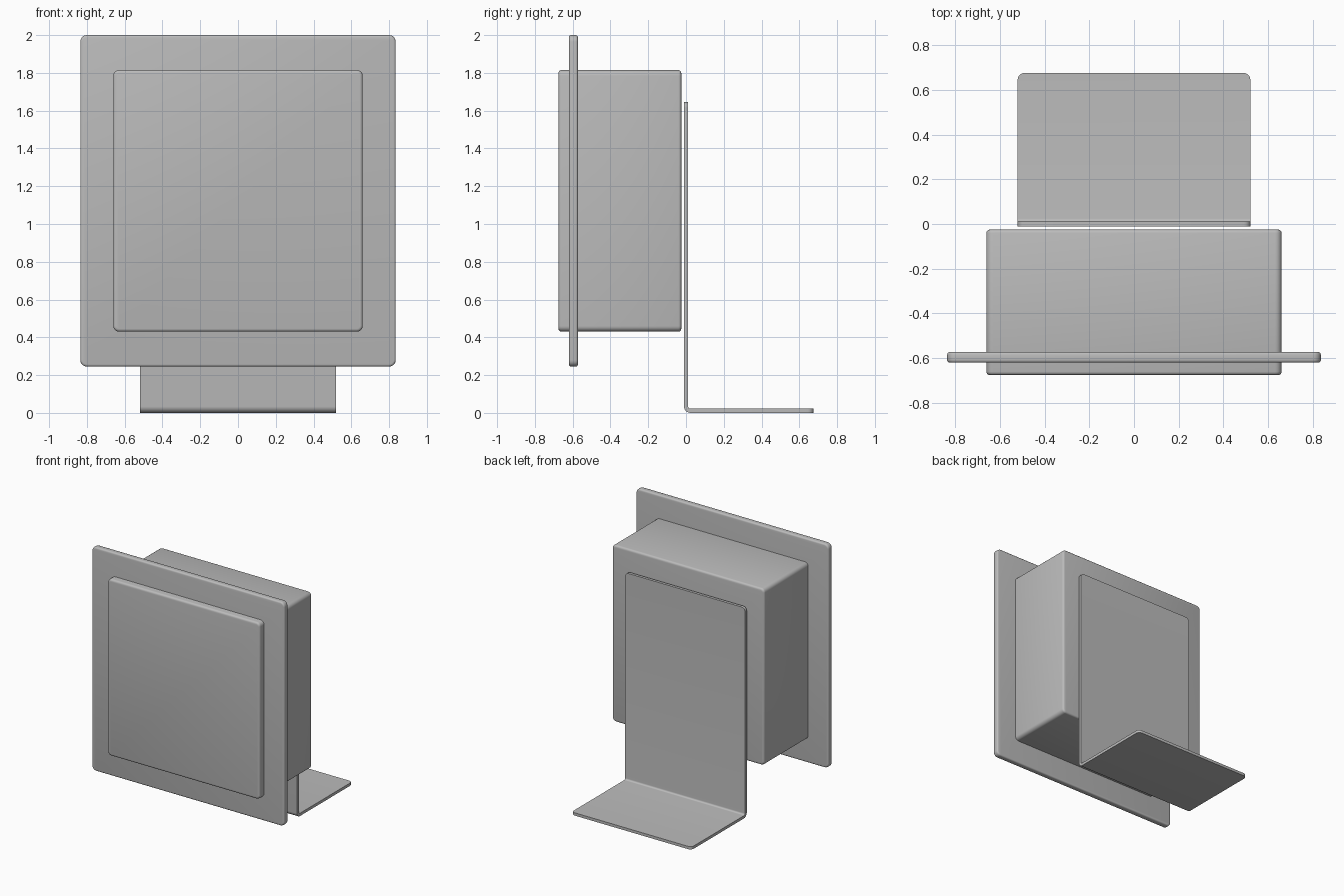
import bpy, bmesh, math
from mathutils import Vector

cube = bpy.data.objects.get("Cube")
if cube:
    bpy.data.objects.remove(cube)

grey = bpy.data.materials.new("plain grey")
grey.use_nodes = True
colour = (0.5, 0.5, 0.5, 1)
grey.diffuse_color = colour
grey.node_tree.nodes["Principled BSDF"].inputs["Base Color"].default_value = colour


def finish(bm, name):
    mesh = bpy.data.meshes.new(name)
    bm.to_mesh(mesh)
    bm.free()
    mesh.materials.append(grey)
    obj = bpy.data.objects.new(name, mesh)
    bpy.context.collection.objects.link(obj)
    bpy.ops.object.select_all(action='DESELECT')
    obj.select_set(True)
    bpy.context.view_layer.objects.active = obj
    return obj


def rounded_slab(name, half_x, y0, y1, z0, z1, corner, rim):
    """Box with round corners in the front outline and softened front and back rims."""
    bm = bmesh.new()
    bmesh.ops.create_cube(bm, size=1)
    bmesh.ops.scale(bm, vec=(2 * half_x, y1 - y0, z1 - z0), verts=bm.verts)
    bmesh.ops.translate(bm, vec=(0, (y0 + y1) / 2, (z0 + z1) / 2), verts=bm.verts)
    depth_edges = [e for e in bm.edges
                   if abs(e.verts[0].co.y - e.verts[1].co.y) > 0.01]
    bmesh.ops.bevel(bm, geom=depth_edges, offset=corner, segments=5,
                    profile=0.5, affect='EDGES')
    rims = [e for e in bm.edges
            if abs(e.verts[0].co.y - e.verts[1].co.y) < 0.001]
    bmesh.ops.bevel(bm, geom=rims, offset=rim, segments=3,
                    profile=0.5, affect='EDGES')
    obj = finish(bm, name)
    bpy.ops.object.shade_smooth_by_angle(angle=math.radians(35))
    return obj


# Deep housing passing through the wide front flange
rounded_slab("housing", 0.66, -0.675, -0.025, 0.43, 1.815, 0.03, 0.015)
rounded_slab("front_flange", 0.835, -0.62, -0.572, 0.245, 2.0, 0.035, 0.012)

# Bent sheet bracket: centre line runs down the back, round the bend, and backwards
half_width, gauge, bend = 0.52, 0.022, 0.024
mid = gauge / 2
path = [(0, 1.645)]
for i in range(7):
    a = math.pi + i * math.pi / 12
    path.append((bend + bend * math.cos(a), mid + bend + bend * math.sin(a)))
path.append((0.675, mid))

bm = bmesh.new()
rows = [[bm.verts.new((x, y, z)) for x in (-half_width, half_width)] for y, z in path]
for (a, b), (c, d) in zip(rows, rows[1:]):
    bm.faces.new((a, b, d, c))
# Round the four free corners of the sheet
bmesh.ops.bevel(bm, geom=rows[0] + rows[-1], offset=0.03, segments=5,
                profile=0.5, affect='VERTICES')
bmesh.ops.recalc_face_normals(bm, faces=bm.faces)
bracket = finish(bm, "bent_bracket")
solid = bracket.modifiers.new("sheet_gauge", 'SOLIDIFY')
solid.thickness = gauge
solid.offset = 0
bpy.ops.object.modifier_apply(modifier=solid.name)
bpy.ops.object.shade_smooth_by_angle(angle=math.radians(35))
